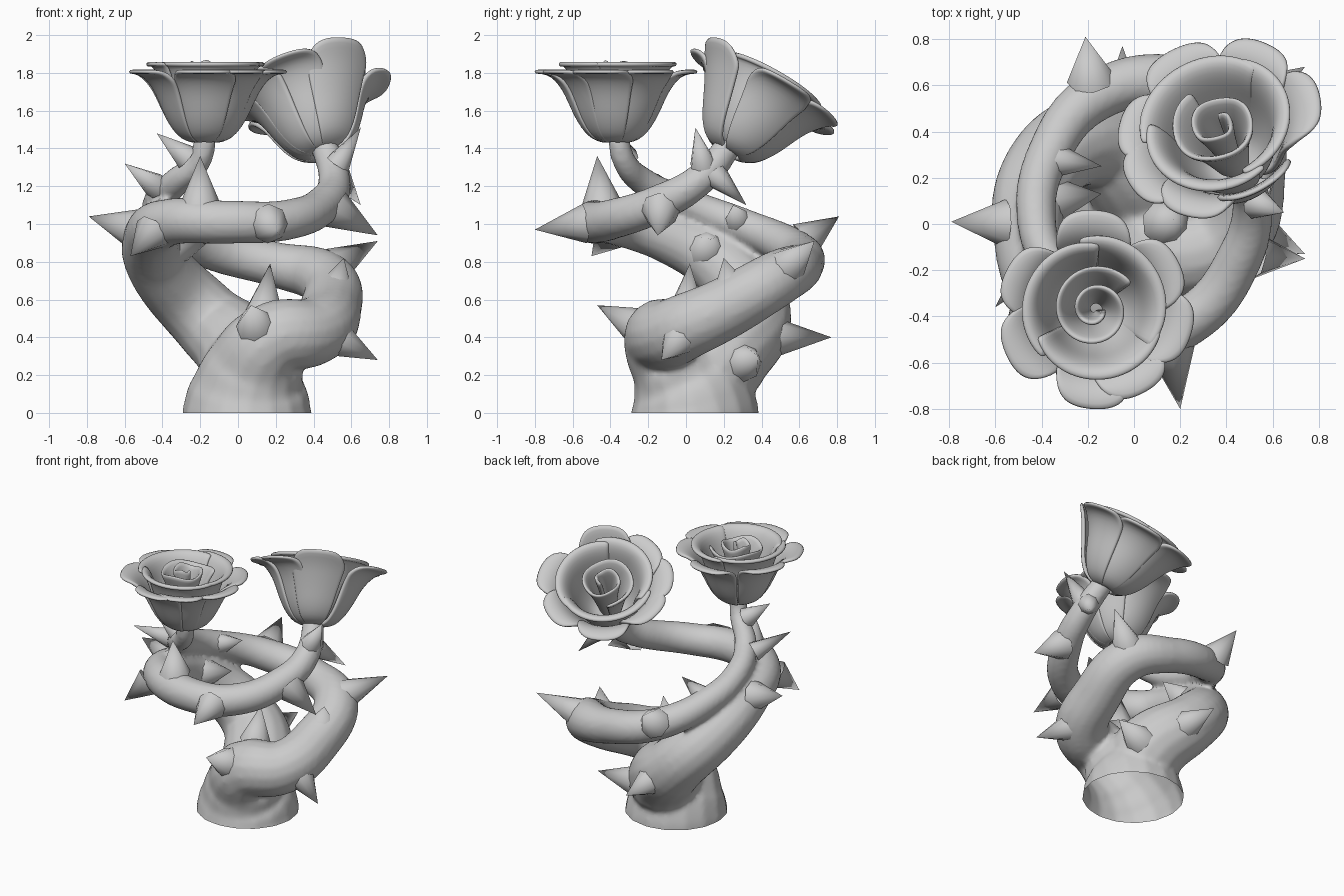
import bpy, bmesh, math
from mathutils import Vector, Matrix

if "Cube" in bpy.data.objects:
    bpy.data.objects.remove(bpy.data.objects["Cube"])


def tube(name, pts):
    """Tapered smooth stem through (x, y, z, radius) points."""
    cu = bpy.data.curves.new(name, 'CURVE')
    cu.dimensions = '3D'
    cu.bevel_depth = 1.0
    cu.bevel_resolution = 6
    cu.resolution_u = 8
    cu.use_fill_caps = True
    sp = cu.splines.new('BEZIER')
    sp.bezier_points.add(len(pts) - 1)
    for bp, (x, y, z, r) in zip(sp.bezier_points, pts):
        bp.co = (x, y, z)
        bp.radius = r
        bp.handle_left_type = bp.handle_right_type = 'AUTO'
    ob = bpy.data.objects.new(name, cu)
    bpy.context.collection.objects.link(ob)
    bpy.ops.object.select_all(action='DESELECT')
    ob.select_set(True)
    bpy.context.view_layer.objects.active = ob
    bpy.ops.object.convert(target='MESH')
    return bpy.context.object


def thorn(i, root, tip, r):
    """Cone growing out of a stem."""
    root, tip = Vector(root), Vector(tip)
    a = root.lerp(tip, 0.2)
    d = tip - a
    bpy.ops.mesh.primitive_cone_add(vertices=8, radius1=r, radius2=0, depth=d.length,
                                    location=(a + tip) / 2, end_fill_type='NOTHING',
                                    rotation=d.to_track_quat('Z', 'Y').to_euler())
    bpy.context.object.name = f"thorn_{i}"
    bpy.ops.object.shade_smooth_by_angle(angle=math.radians(60))


def sample(profile, t):
    """Smooth interpolation along a list of (radius, height) pairs."""
    f = t * (len(profile) - 1)
    i = min(int(f), len(profile) - 2)
    f -= i
    p = [Vector(profile[max(0, min(len(profile) - 1, i + k))]) for k in (-1, 0, 1, 2)]
    return 0.5 * (2 * p[1] + (p[2] - p[0]) * f + (2 * p[0] - 5 * p[1] + 4 * p[2] - p[3]) * f * f
                  + (3 * p[1] - p[0] - 3 * p[2] + p[3]) * f ** 3)


def sheet(name, fn, nu, nv, mat, thick=0.024):
    """Thickened smooth surface from fn(u, v)."""
    vs = [fn(i / nu, j / nv) for i in range(nu + 1) for j in range(nv + 1)]
    w = nv + 1
    fs = [(i * w + j, (i + 1) * w + j, (i + 1) * w + j + 1, i * w + j + 1)
          for i in range(nu) for j in range(nv)]
    me = bpy.data.meshes.new(name)
    me.from_pydata(vs, [], fs)
    me.polygons.foreach_set('use_smooth', [True] * len(fs))
    ob = bpy.data.objects.new(name, me)
    bpy.context.collection.objects.link(ob)
    ob.matrix_world = mat
    so = ob.modifiers.new("thickness", 'SOLIDIFY')
    so.thickness = thick
    so.offset = 0
    sub = ob.modifiers.new("smooth", 'SUBSURF')
    sub.levels = sub.render_levels = 1


def petal(name, profile, centre, half, mat, grow=1.0, round_=0.3):
    """Petal wrapped round the flower axis, with a rounded upper edge."""
    def fn(u, v):
        s = 2 * u - 1
        a = centre + half * s
        top = 1 - round_ * abs(s) ** 3
        r, z = sample(profile, v * top)
        r = r * grow + 0.012 * s * v
        return (r * math.cos(a), r * math.sin(a), z)
    sheet(name, fn, 14, 10, mat)


CURLED = [(0.05, 0.0), (0.12, 0.02), (0.18, 0.09), (0.225, 0.18), (0.27, 0.275), (0.34, 0.35), (0.42, 0.355)]
UPRIGHT = [(0.05, 0.0), (0.13, 0.02), (0.19, 0.09), (0.235, 0.18), (0.28, 0.27), (0.325, 0.35), (0.38, 0.42)]
MIDDLE = [(0.04, 0.02), (0.11, 0.05), (0.165, 0.13), (0.205, 0.23), (0.235, 0.33), (0.275, 0.395), (0.31, 0.39)]


def rose(name, base, axis, scale, spin, lobes, upright=()):
    turn = Vector((0, 0, 1)).rotation_difference(Vector(axis)).to_matrix().to_4x4()
    mat = Matrix.Translation(base) @ turn @ Matrix.Scale(scale, 4)
    # outer lobes: most curl outward, some stand up
    for i, a in enumerate(lobes):
        petal(f"{name}_outer_petal_{i}", CURLED, math.radians(a), 0.56, mat,
              1.0 - 0.03 * (i % 2), 0.26)
    for i, a in enumerate(upright):
        petal(f"{name}_upright_petal_{i}", UPRIGHT, math.radians(a), 0.55, mat, 1.0, 0.2)
    # overlapping middle cup
    for i in range(3):
        petal(f"{name}_middle_petal_{i}", MIDDLE, spin + i * math.tau / 3, 1.2, mat,
              1.0 - 0.02 * i, 0.08)

    # spiral heart with a curled lip
    def heart(u, v):
        a = spin + u * 1.9 * math.tau
        R = 0.185 - 0.15 * u
        r = R * (0.35 + 0.5 * v + 0.2 * v ** 4)
        z = 0.06 + (0.32 + 0.03 * u) * v + 0.012 * math.sin(3 * a) * v
        return (r * math.cos(a), r * math.sin(a), z)
    sheet(f"{name}_heart", heart, 60, 7, mat)


# two intertwined stems sharing one foot
front = tube("front_stem", [
    (.05, .04, -.12, .35), (.05, .04, 0, .345), (.06, .02, .1, .325), (.09, -.04, .24, .265),
    (.18, -.13, .385, .2), (.40, -.06, .43, .18), (.49, .20, .55, .165), (.46, .48, .71, .15),
    (.2, .61, .785, .12), (-.15, .56, .87, .11), (-.37, .3, .99, .095), (-.42, 0, 1.11, .085),
    (-.33, -.22, 1.22, .075), (-.2, -.33, 1.34, .062), (-.17, -.36, 1.47, .058)])
back = tube("back_stem", [
    (.05, .08, .14, .24), (.03, .2, .3, .25), (-.17, .36, .5, .2), (-.40, .22, .75, .175),
    (-.46, -.05, .92, .15), (-.36, -.36, 1.01, .125), (-.05, -.49, 1.01, .115),
    (.25, -.41, 1.02, .108), (.46, -.14, 1.11, .1), (.51, .08, 1.24, .085), (.45, .24, 1.43, .07)])

# fuse the stems into one smooth skin, then trim the foot open at the ground
front.select_set(True)
bpy.ops.object.join()
stems = bpy.context.object
stems.name = "entwined_stems"
rm = stems.modifiers.new("fuse", 'REMESH')
rm.mode = 'VOXEL'
rm.voxel_size = 0.018
sm = stems.modifiers.new("relax", 'SMOOTH')
sm.factor = 0.5
sm.iterations = 6
bpy.ops.object.convert(target='MESH')
stems = bpy.context.object
bm = bmesh.new()
bm.from_mesh(stems.data)
bmesh.ops.bisect_plane(bm, geom=bm.verts[:] + bm.edges[:] + bm.faces[:],
                       plane_co=(0, 0, 0), plane_no=(0, 0, 1), clear_inner=True)
bm.to_mesh(stems.data)
bm.free()
bpy.ops.object.shade_smooth()

# thorns: root, tip
thorns = [
    ((-.5, 0, .96), (-.79, .01, 1.04)), ((-.18, .58, .88), (-.21, .81, 1.04)),
    ((-.2, -.44, 1.05), (-.2, -.47, 1.36)), ((-.42, -.36, .99), (-.57, -.5, .83)),
    ((.15, -.47, 1.01), (.2, -.8, .97)), ((.1, -.2, .43), (.07, -.47, .57)),
    ((.13, 0, .47), (.17, .02, .79)), ((.45, .5, .74), (.74, .68, .91)),
    ((.5, .25, .6), (.56, .2, .82)), ((.46, 0, .43), (.74, -.13, .28)),
    ((.46, -.13, 1.11), (.74, -.15, .94)), ((-.05, .4, .4), (-.05, .77, .4)),
    ((.15, .28, .26), (.45, .38, .3)), ((-.4, .1, .85), (-.14, .13, .92))]
small = [
    ((.5, .1, 1.27), (.65, .05, 1.51)), ((.5, .12, 1.29), (.65, .32, 1.1)),
    ((-.23, -.31, 1.32), (-.43, -.36, 1.48)), ((-.39, -.12, 1.17), (-.6, -.36, 1.32)),
    ((-.37, .28, 1.0), (-.14, .25, 1.1))]
for i, (a, b) in enumerate(thorns):
    thorn(i, a, b, 0.105)
for i, (a, b) in enumerate(small):
    thorn(i + len(thorns), a, b, 0.07)

# blooms
rose("level_rose", (-.17, -.37, 1.44), (0, 0, 1), 1.03, 0.6, (207, 155, 268, 300, 345, 30, 90))
rose("tilted_rose", (.45, .23, 1.38), (-.21, .47, .84), 1.1, 2.2,
     (15, 65, 120, 175, 215, 255), (-58,))
